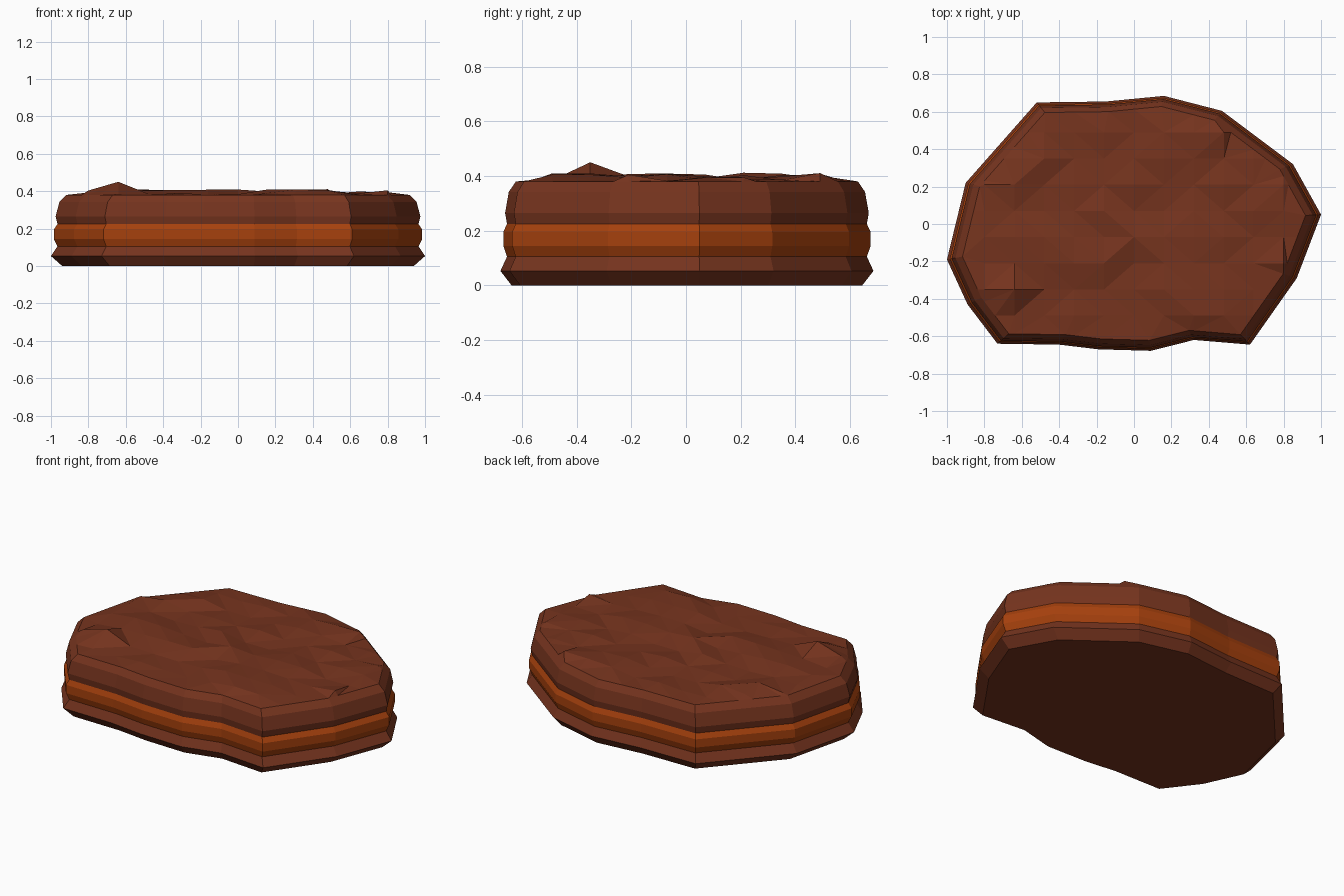
import bpy, bmesh, random
from mathutils import Vector

if "Cube" in bpy.data.objects:
    bpy.data.objects.remove(bpy.data.objects["Cube"])

random.seed(4)

# Irregular outline shared by every layer, seen from above
OUTLINE = [(1.0, 0.05), (0.85, 0.32), (0.47, 0.605), (0.16, 0.685), (-0.15, 0.655),
           (-0.52, 0.65), (-0.90, 0.22), (-1.0, -0.19), (-0.89, -0.43), (-0.73, -0.64),
           (-0.40, -0.645), (-0.19, -0.67), (0.09, -0.678), (0.32, -0.62),
           (0.62, -0.645), (0.87, -0.29)]


def material(name, color):
    mat = bpy.data.materials.new(name)
    mat.diffuse_color = (*color, 1)
    mat.use_nodes = True
    mat.node_tree.nodes["Principled BSDF"].inputs["Base Color"].default_value = mat.diffuse_color
    return mat


def roughen_top(bm, z):
    """Cut the flat cap into a grid and lift its inner vertices unevenly."""
    def cap():
        return [f for f in bm.faces if all(abs(v.co.z - z) < 1e-5 for v in f.verts)]

    for axis, limit in ((0, 0.96), (1, 0.63)):
        normal = Vector((1, 0, 0)) if axis == 0 else Vector((0, 1, 0))
        steps = 12 if axis == 0 else 9
        for i in range(1, steps):
            faces = cap()
            geom = list({e for f in faces for e in f.edges}) + faces
            geom += list({v for f in faces for v in f.verts})
            bmesh.ops.bisect_plane(bm, geom=geom, dist=1e-5,
                                   plane_co=normal * (-limit + 2 * limit * i / steps),
                                   plane_no=normal)
    faces = set(cap())
    inner = [v for v in bm.verts if v.link_faces and all(f in faces for f in v.link_faces)]
    for v in inner:
        v.co.z += random.uniform(-0.004, 0.032)
    # one taller lump near the front left
    lump = min(inner, key=lambda v: (v.co.xy - Vector((-0.62, -0.42))).length)
    lump.co.z = 0.45
    bmesh.ops.triangulate(bm, faces=list(faces))


def layer(name, profile, mat, rough=False):
    """Stack scaled copies of the outline; profile is (scale, z) pairs."""
    bm = bmesh.new()
    rings = [[bm.verts.new((x * s, y * s, z)) for x, y in OUTLINE] for s, z in profile]
    n = len(OUTLINE)
    for a, b in zip(rings, rings[1:]):
        for i in range(n):
            j = (i + 1) % n
            bm.faces.new((a[i], a[j], b[j], b[i]))
    bm.faces.new(rings[0][::-1])
    bm.faces.new(rings[-1])
    if rough:
        roughen_top(bm, profile[-1][1])
    bmesh.ops.recalc_face_normals(bm, faces=bm.faces[:])
    mesh = bpy.data.meshes.new(name)
    bm.to_mesh(mesh)
    bm.free()
    mesh.materials.append(mat)
    obj = bpy.data.objects.new(name, mesh)
    bpy.context.collection.objects.link(obj)
    return obj


crust = material("crust_brown", (0.18, 0.034, 0.013))
cream = material("filling_orange", (0.38, 0.052, 0.004))

# Bottom slab, filling and rough-topped upper slab
layer("bottom_slab", [(0.94, 0), (1.0, 0.053), (0.965, 0.105)], crust)
layer("filling", [(0.965, 0.105), (0.985, 0.145), (0.985, 0.195), (0.965, 0.225)], cream)
layer("top_slab", [(0.965, 0.225), (0.975, 0.265), (0.955, 0.342), (0.917, 0.38)],
      crust, rough=True)
